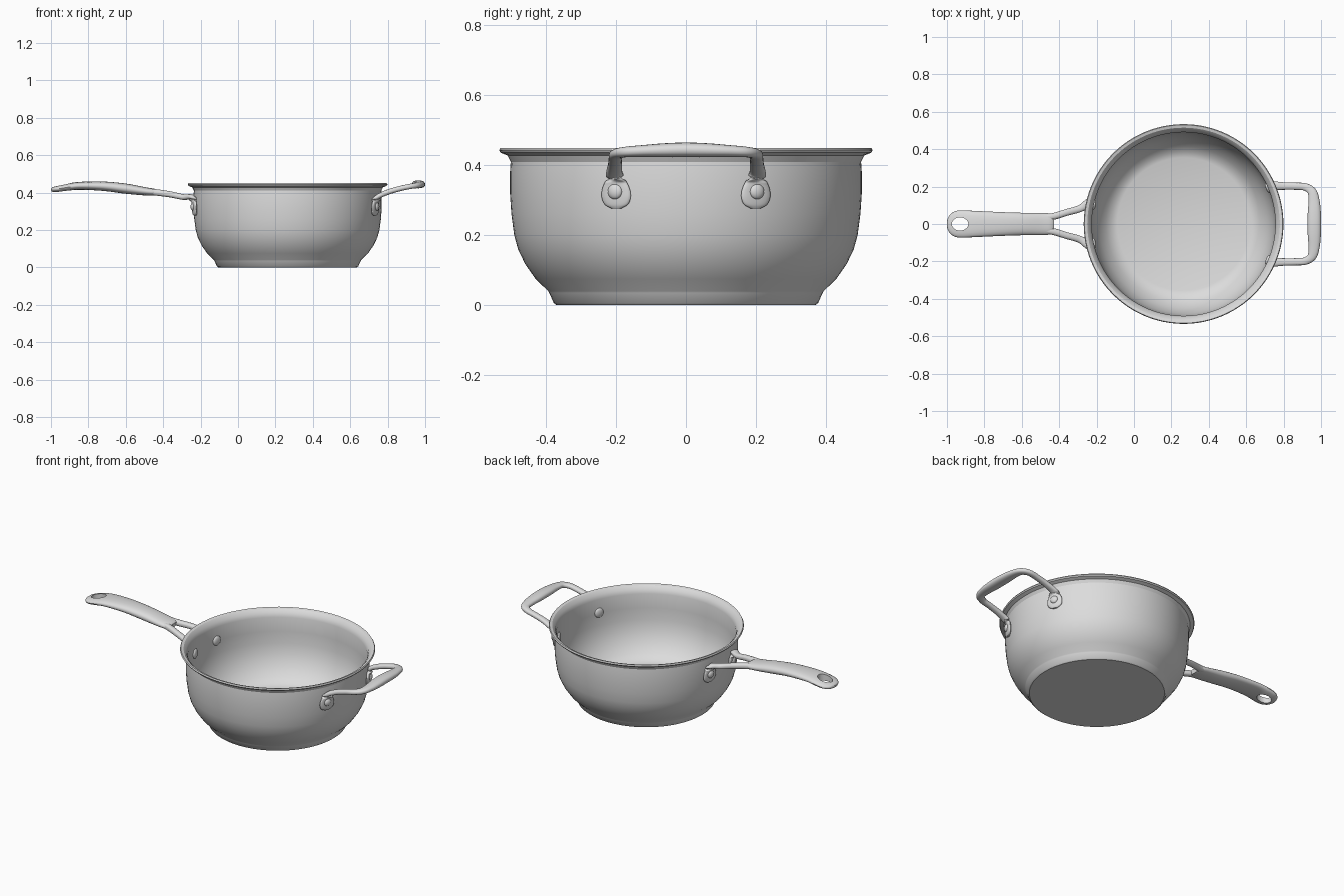
import bpy, bmesh, math
from mathutils import Vector, Matrix

cube = bpy.data.objects.get("Cube")
if cube:
    bpy.data.objects.remove(cube, do_unlink=True)

CENTER = 0.265          # x of the bowl's axis

steel = bpy.data.materials.new("brushed_steel")
steel.use_nodes = True
GREY = (0.72, 0.72, 0.72, 1)
steel.diffuse_color = GREY
steel.node_tree.nodes["Principled BSDF"].inputs["Base Color"].default_value = GREY


def finish(bm, name, angle=35):
    """Turn a bmesh into a smooth shaded steel object."""
    bmesh.ops.recalc_face_normals(bm, faces=bm.faces)
    mesh = bpy.data.meshes.new(name)
    bm.to_mesh(mesh)
    bm.free()
    mesh.materials.append(steel)
    obj = bpy.data.objects.new(name, mesh)
    bpy.context.collection.objects.link(obj)
    smooth(obj, angle)
    return obj


def smooth(obj, angle=35):
    bpy.ops.object.select_all(action='DESELECT')
    obj.select_set(True)
    bpy.context.view_layer.objects.active = obj
    bpy.ops.object.shade_smooth_by_angle(angle=math.radians(angle))


def lathe(name, profile, steps=96):
    bm = bmesh.new()
    verts = [bm.verts.new((r, 0, z)) for r, z in profile]
    edges = [bm.edges.new(pair) for pair in zip(verts, verts[1:])]
    bmesh.ops.spin(bm, geom=verts + edges, cent=(0, 0, 0), axis=(0, 0, 1),
                   angle=math.tau, steps=steps)
    bmesh.ops.remove_doubles(bm, verts=bm.verts, dist=0.0005)
    bmesh.ops.translate(bm, verts=bm.verts, vec=(CENTER, 0, 0))
    return finish(bm, name, 30)


def resample(keys, steps=6):
    """Catmull-Rom through keys of (x, y, z, half width, half thickness)."""
    pts = [Vector(k) for k in keys]
    pts = [pts[0] * 2 - pts[1]] + pts + [pts[-1] * 2 - pts[-2]]
    out = []
    for a, b, c, d in zip(pts, pts[1:], pts[2:], pts[3:]):
        for i in range(steps):
            t = i / steps
            out.append(0.5 * (2 * b + (c - a) * t + (2 * a - 5 * b + 4 * c - d) * t ** 2
                              + (3 * b - a - 3 * c + d) * t ** 3))
    return out + [pts[-2]]


def sweep(name, keys, sides=20, power=0.85):
    """Sweep a rounded section whose width always stays horizontal."""
    path = resample(keys)
    bm = bmesh.new()
    rings = []
    for i, p in enumerate(path):
        before, after = path[max(i - 1, 0)], path[min(i + 1, len(path) - 1)]
        tangent = (after.xyz - before.xyz).normalized()
        side = Vector((-tangent.y, tangent.x, 0)).normalized()
        up = tangent.cross(side)
        ring = []
        for k in range(sides):
            c, s = math.cos(math.tau * k / sides), math.sin(math.tau * k / sides)
            c = math.copysign(abs(c) ** power, c)
            s = math.copysign(abs(s) ** power, s)
            ring.append(bm.verts.new(p.xyz + side * c * p[3] + up * s * p[4]))
        rings.append(ring)
    for a, b in zip(rings, rings[1:]):
        for k in range(sides):
            n = (k + 1) % sides
            bm.faces.new((a[k], a[n], b[n], b[k]))
    bm.faces.new(rings[0])
    bm.faces.new(rings[-1])
    return finish(bm, name, 50)


def on_wall(r, phi, z):
    return (CENTER + r * math.cos(phi), r * math.sin(phi), z)


def flange(phi):
    """Teardrop pad lying on the wall, rising into an arm."""
    rows = [(0.5060, 0.277, 0.016, 0.006), (0.5075, 0.288, 0.036, 0.009),
            (0.5090, 0.308, 0.045, 0.010), (0.5105, 0.332, 0.043, 0.010),
            (0.5130, 0.356, 0.032, 0.011), (0.5230, 0.377, 0.024, 0.013)]
    return [on_wall(r, phi, z) + (w, t) for r, z, w, t in rows]


def rivet(name, r, phi, radius, depth):
    bm = bmesh.new()
    bmesh.ops.create_uvsphere(bm, u_segments=24, v_segments=12, radius=1)
    place = (Matrix.Translation(on_wall(r, phi, 0.325)) @ Matrix.Rotation(phi, 4, 'Z')
             @ Matrix.Diagonal((depth, radius, radius, 1)))
    bmesh.ops.transform(bm, matrix=place, verts=bm.verts)
    finish(bm, name, 60)


# Bowl with base disc, flared lip and flat floor
lathe("bowl", [
    (0, 0), (0.37, 0), (0.378, 0.006), (0.391, 0.035), (0.394, 0.04),
    (0.43, 0.075), (0.46, 0.118), (0.48, 0.16), (0.491, 0.2), (0.499, 0.26),
    (0.503, 0.32), (0.503, 0.38), (0.501, 0.41), (0.51, 0.428), (0.53, 0.436),
    (0.534, 0.443), (0.53, 0.45), (0.515, 0.446), (0.499, 0.43), (0.491, 0.405),
    (0.492, 0.32), (0.488, 0.25), (0.478, 0.19), (0.45, 0.125), (0.415, 0.08),
    (0.385, 0.055), (0.355, 0.045), (0, 0.045)])

# Side loop handle, one half mirrored to make the full path
side_phi = math.asin(0.2 / 0.51)
half = flange(side_phi) + [
    (0.80, 0.203, 0.402, 0.020, 0.014), (0.86, 0.202, 0.420, 0.019, 0.014),
    (0.915, 0.198, 0.432, 0.020, 0.014), (0.952, 0.172, 0.438, 0.024, 0.015),
    (0.963, 0.12, 0.441, 0.030, 0.017), (0.964, 0.06, 0.443, 0.035, 0.020)]
middle = [(0.964, 0, 0.444, 0.036, 0.021)]
sweep("loop_handle", half + middle + [(k[0], -k[1]) + k[2:] for k in reversed(half)])

# Long handle grip
grip = sweep("long_handle_grip", [
    (-0.999, 0, 0.414, 0.018, 0.007), (-0.988, 0, 0.416, 0.045, 0.013),
    (-0.96, 0, 0.420, 0.067, 0.017), (-0.92, 0, 0.427, 0.073, 0.019),
    (-0.85, 0, 0.436, 0.070, 0.021), (-0.72, 0, 0.434, 0.064, 0.025),
    (-0.6, 0, 0.421, 0.060, 0.027), (-0.5, 0, 0.407, 0.059, 0.022),
    (-0.45, 0, 0.402, 0.056, 0.019), (-0.43, 0, 0.399, 0.042, 0.013)])

# Oval hanging hole through the grip end
bm = bmesh.new()
bmesh.ops.create_cone(bm, cap_ends=True, segments=32, radius1=1, radius2=1, depth=0.3)
bmesh.ops.transform(bm, verts=bm.verts, matrix=Matrix.Translation((-0.93, 0, 0.42))
                    @ Matrix.Diagonal((0.044, 0.035, 1, 1)))
cutter = finish(bm, "hole_cutter")
cutter.hide_render = True
cut = grip.modifiers.new("hanging_hole", 'BOOLEAN')
cut.object = cutter
cut.operation = 'DIFFERENCE'
cut.solver = 'EXACT'
bpy.context.view_layer.objects.active = grip
bpy.ops.object.modifier_apply(modifier=cut.name)
bpy.data.objects.remove(cutter, do_unlink=True)
smooth(grip, 45)

# Forked arms and all rivets
fork_phi = math.pi - math.asin(0.107 / 0.51)
for sign, label in ((1, "back"), (-1, "front")):
    phi = fork_phi * sign
    sweep(label + "_fork_arm", flange(phi) + [
        (-0.29, 0.082 * sign, 0.376, 0.019, 0.015),
        (-0.36, 0.062 * sign, 0.390, 0.018, 0.016),
        (-0.43, 0.041 * sign, 0.400, 0.018, 0.017),
        (-0.50, 0.032 * sign, 0.407, 0.016, 0.015)])
    for where, angle in (("fork", phi), ("loop", side_phi * sign)):
        rivet(f"{label}_{where}_outer_rivet", 0.518, angle, 0.022, 0.012)
        rivet(f"{label}_{where}_inner_rivet", 0.490, angle, 0.028, 0.011)
